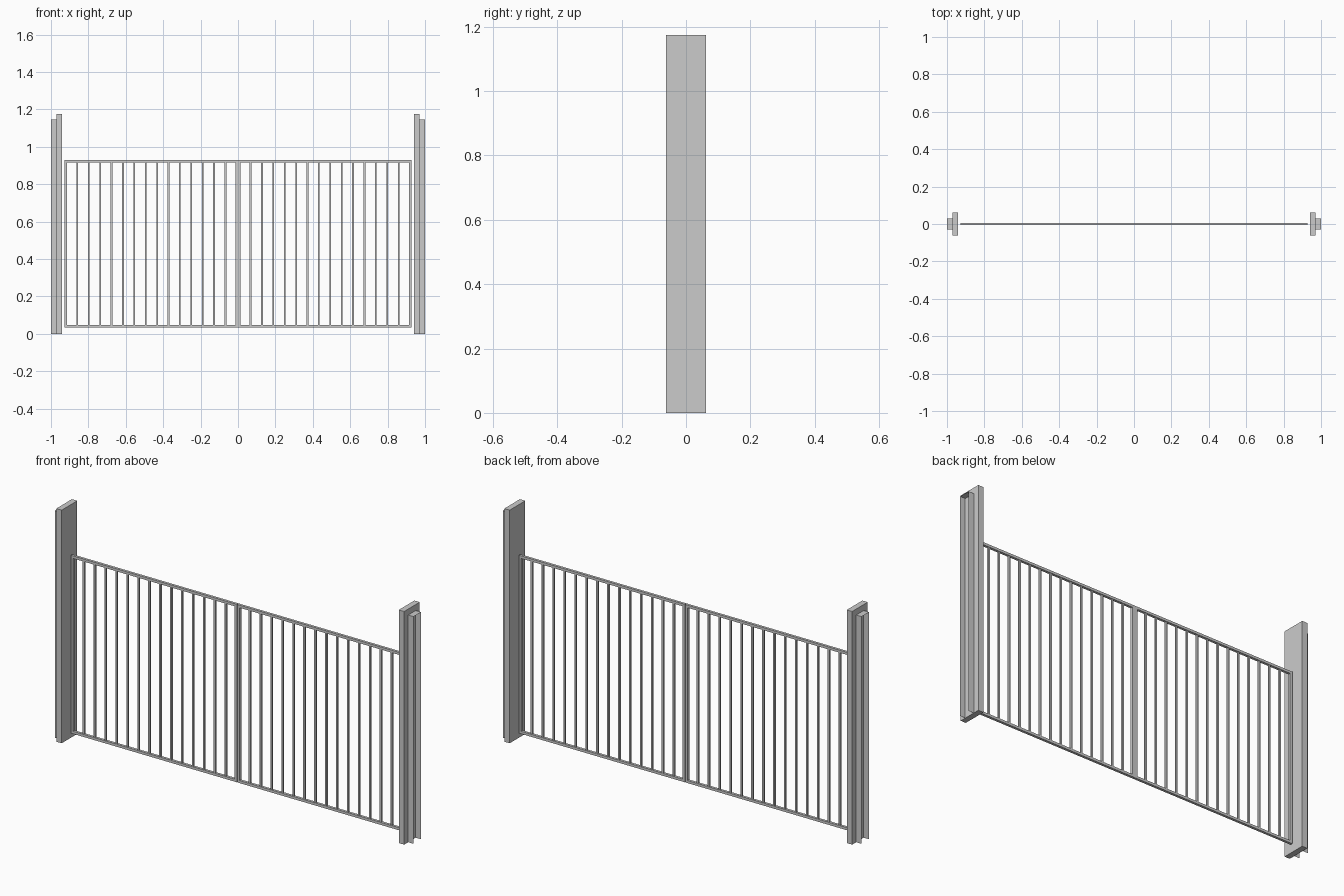
import bpy
import bmesh

if "Cube" in bpy.data.objects:
    bpy.data.objects.remove(bpy.data.objects["Cube"])


def add_box(bm, x0, x1, y0, y1, z0, z1, skip=()):
    """Axis-aligned box; faces named in skip are left open."""
    v = [bm.verts.new((x, y, z)) for x in (x0, x1) for y in (y0, y1) for z in (z0, z1)]
    faces = {"-x": (0, 1, 3, 2), "+x": (4, 6, 7, 5), "-y": (0, 4, 5, 1),
             "+y": (2, 3, 7, 6), "-z": (0, 2, 6, 4), "+z": (1, 5, 7, 3)}
    for name, idx in faces.items():
        if name not in skip:
            bm.faces.new([v[i] for i in idx])


def make(name, boxes):
    bm = bmesh.new()
    for b in boxes:
        add_box(bm, *b)
    mesh = bpy.data.meshes.new(name)
    bm.to_mesh(mesh)
    bm.free()
    obj = bpy.data.objects.new(name, mesh)
    bpy.context.collection.objects.link(obj)
    # mirrored twin on the left side
    mod = obj.modifiers.new("mirror", 'MIRROR')
    mod.use_axis = (True, False, False)
    mod.use_mirror_merge = False
    return obj


INNER, OUTER = 0.001, 0.928     # leaf extents in x
BOTTOM, TOP = 0.033, 0.930      # leaf extents in z
FRAME, HALF = 0.013, 0.0065     # frame width and half depth
BAR = 0.0045                    # picket half width

# Posts: wide plate with a narrower channel, open outwards and below
make("post_plate", [(0.94, 0.97, -0.062, 0.062, 0.0, 1.175)])
make("post_channel", [(0.97, 1.0, -0.03, 0.03, 0.0, 1.145, ("+x", "-x", "-z"))])

# Leaf frame
make("leaf_rails", [(INNER, OUTER, -HALF, HALF, BOTTOM, BOTTOM + FRAME),
                    (INNER, OUTER, -HALF, HALF, TOP - FRAME, TOP)])
make("leaf_stiles", [(x, x + FRAME, -HALF, HALF, BOTTOM + FRAME, TOP - FRAME)
                     for x in (INNER, OUTER - FRAME)])

# Evenly spaced pickets
pickets = []
for i in range(14):
    x = 0.067 + i * 0.0609
    pickets.append((x - BAR, x + BAR, -BAR, BAR, BOTTOM + FRAME, TOP - FRAME))
make("pickets", pickets)
